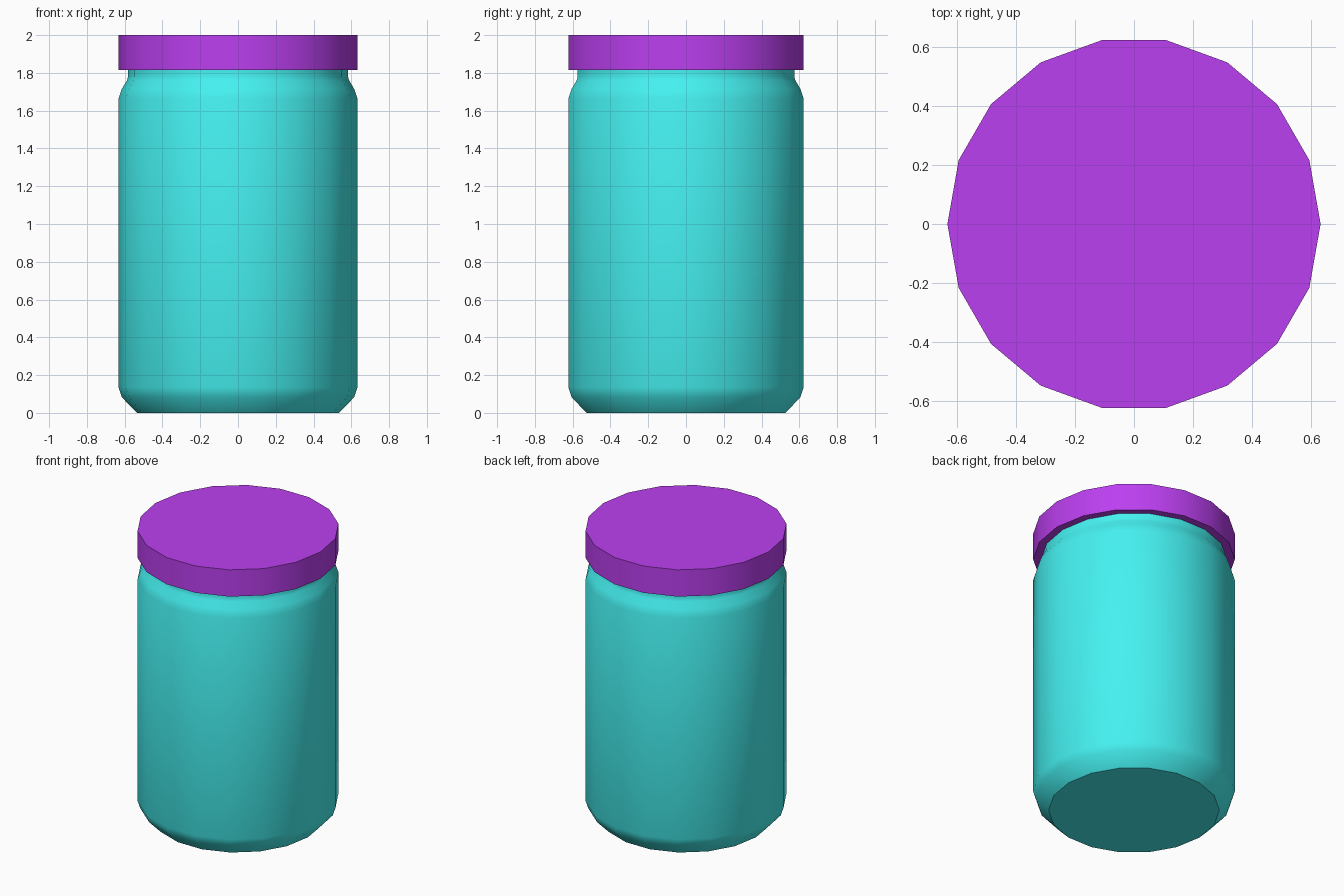
import bpy, bmesh, math

if "Cube" in bpy.data.objects:
    bpy.data.objects.remove(bpy.data.objects["Cube"])

SIDES = 18


def material(name, rgb):
    m = bpy.data.materials.new(name)
    m.diffuse_color = (*rgb, 1.0)
    m.use_nodes = True
    m.node_tree.nodes["Principled BSDF"].inputs["Base Color"].default_value = m.diffuse_color
    return m


def lathe(name, profile, mat):
    """Closed solid turned around z from (radius, height) points, bottom to top."""
    bm = bmesh.new()
    rings = []
    for r, z in profile:
        rings.append([bm.verts.new((r * math.cos(2 * math.pi * i / SIDES),
                                    r * math.sin(2 * math.pi * i / SIDES), z))
                      for i in range(SIDES)])
    for low, high in zip(rings, rings[1:]):
        for i in range(SIDES):
            j = (i + 1) % SIDES
            bm.faces.new((low[i], low[j], high[j], high[i]))
    bm.faces.new(rings[0][::-1])
    bm.faces.new(rings[-1])
    mesh = bpy.data.meshes.new(name)
    bm.to_mesh(mesh)
    bm.free()
    obj = bpy.data.objects.new(name, mesh)
    bpy.context.collection.objects.link(obj)
    mesh.materials.append(mat)
    bpy.ops.object.select_all(action='DESELECT')
    obj.select_set(True)
    bpy.context.view_layer.objects.active = obj
    bpy.ops.object.shade_smooth_by_angle(angle=math.radians(40))
    return obj


# Jar body: chamfered base, straight wall, shoulder and neck
lathe("jar_body",
      [(0.535, 0.0), (0.615, 0.083), (0.632, 0.135), (0.632, 1.665),
       (0.615, 1.715), (0.588, 1.76), (0.582, 1.78), (0.582, 1.815)],
      material("cyan", (0.06, 0.88, 0.88)))

# Flat screw lid
lathe("lid", [(0.632, 1.815), (0.632, 2.0)],
      material("purple", (0.5, 0.05, 0.87)))
